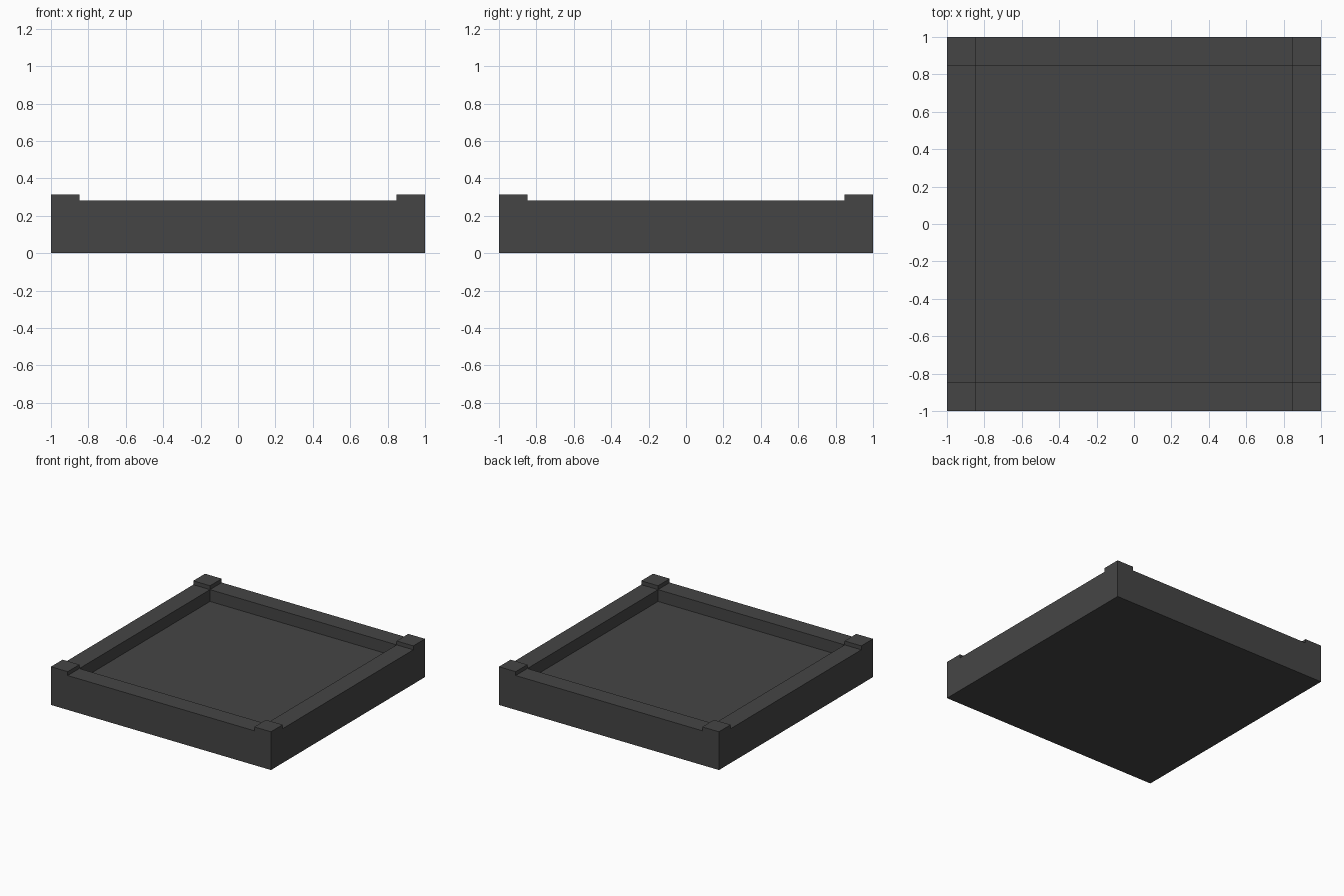
import bpy
import bmesh
import math
from mathutils import Vector

default = bpy.data.objects.get("Cube")
if default:
    bpy.data.objects.remove(default, do_unlink=True)

INNER = 0.848      # half width of the recess
RIM_Z = 0.282      # top of the rim
POST_Z = 0.314     # top of the corner posts
FLOOR_Z = 0.185    # recessed floor

# Dark grey material
grey = bpy.data.materials.new("dark_grey")
grey.use_nodes = True
colour = (0.06, 0.06, 0.06, 1.0)
grey.diffuse_color = colour
bsdf = grey.node_tree.nodes["Principled BSDF"]
bsdf.inputs["Base Color"].default_value = colour
bsdf.inputs["Roughness"].default_value = 0.8

# Solid slab up to rim height
bm = bmesh.new()
bmesh.ops.create_cube(bm, size=1.0)
for v in bm.verts:
    v.co = Vector((v.co.x * 2, v.co.y * 2, (v.co.z + 0.5) * RIM_Z))

# Cut the slab along the inner edges of the rim
for axis in (Vector((1, 0, 0)), Vector((0, 1, 0))):
    for side in (-1, 1):
        bmesh.ops.bisect_plane(bm, geom=bm.verts[:] + bm.edges[:] + bm.faces[:],
                               plane_co=axis * side * INNER, plane_no=axis)


def shift_top(test, z):
    """Raise or sink the rim-height faces picked by test to height z."""
    bm.normal_update()
    faces = [f for f in bm.faces
             if f.normal.z > 0.9 and test(f.calc_center_median())]
    result = bmesh.ops.extrude_discrete_faces(bm, faces=faces)
    for f in result["faces"]:
        for v in f.verts:
            v.co.z = z


# Corner posts and recessed floor
shift_top(lambda c: abs(c.x) > INNER and abs(c.y) > INNER, POST_Z)
shift_top(lambda c: abs(c.x) < INNER and abs(c.y) < INNER, FLOOR_Z)

# Merge coplanar faces into clean flat panels
bmesh.ops.remove_doubles(bm, verts=bm.verts[:], dist=1e-5)
bmesh.ops.dissolve_limit(bm, angle_limit=math.radians(1),
                         verts=bm.verts[:], edges=bm.edges[:])
bmesh.ops.recalc_face_normals(bm, faces=bm.faces[:])

mesh = bpy.data.meshes.new("square_tray")
bm.to_mesh(mesh)
bm.free()
mesh.materials.append(grey)
tray = bpy.data.objects.new("square_tray", mesh)
bpy.context.collection.objects.link(tray)
